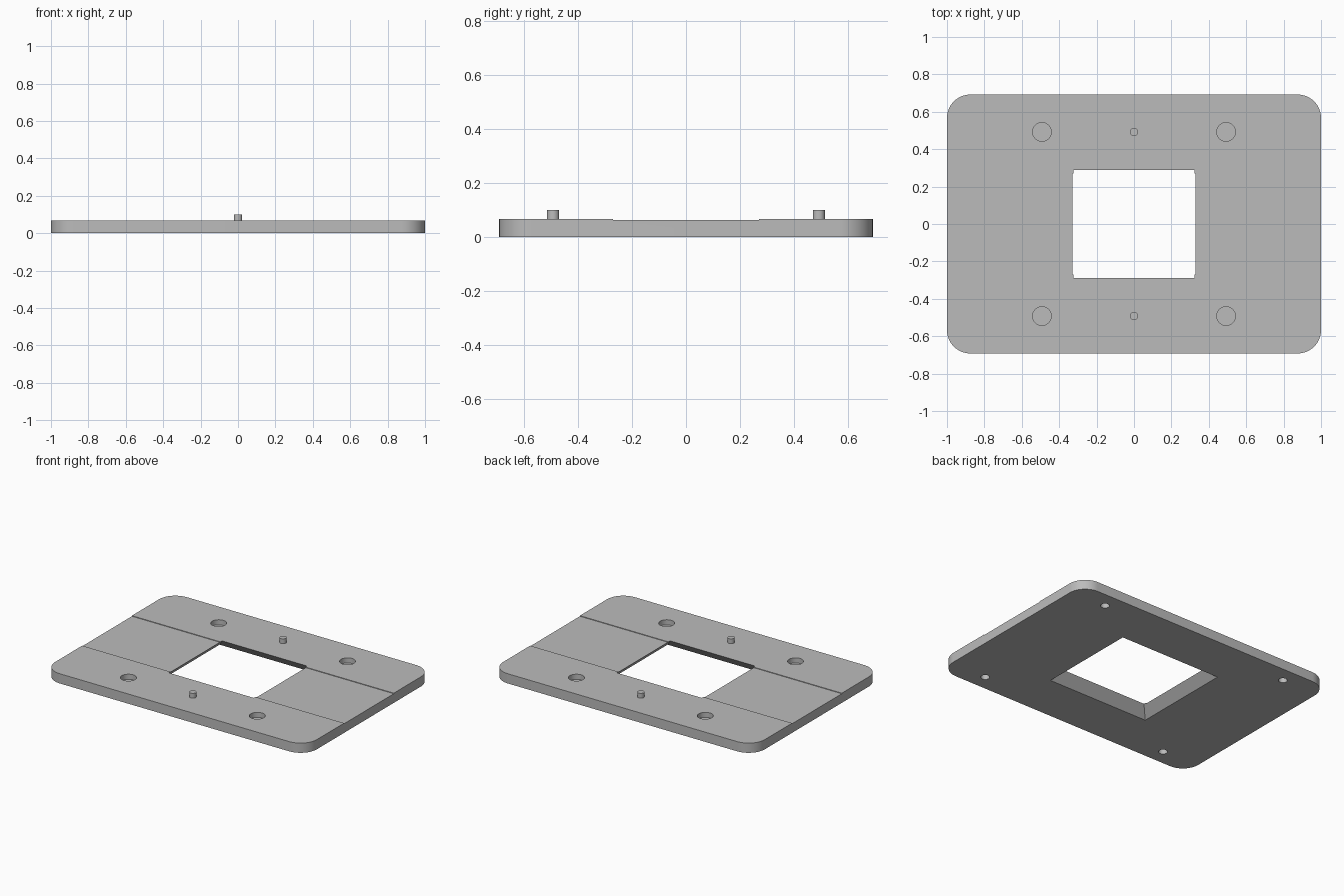
import bpy, bmesh
from math import radians

cube = bpy.data.objects.get("Cube")
if cube:
    bpy.data.objects.remove(cube, do_unlink=True)

HALF_X, HALF_Y, TOP, FLOOR = 1.0, 0.692, 0.067, 0.063
PIN_Y = 0.492

grey = bpy.data.materials.new("plain grey")
grey.use_nodes = True
COLOUR = (0.5, 0.5, 0.5, 1)
grey.diffuse_color = COLOUR
grey.node_tree.nodes["Principled BSDF"].inputs["Base Color"].default_value = COLOUR


def make_object(name, bm):
    bmesh.ops.recalc_face_normals(bm, faces=bm.faces)
    mesh = bpy.data.meshes.new(name)
    bm.to_mesh(mesh)
    bm.free()
    mesh.materials.append(grey)
    obj = bpy.data.objects.new(name, mesh)
    bpy.context.scene.collection.objects.link(obj)
    return obj


def block(name, hx, hy, z0, z1, taper=0.0, radius=0.0):
    """Box that narrows by taper towards the top, with optional round corners."""
    bm = bmesh.new()
    bmesh.ops.create_cube(bm, size=2)
    for v in bm.verts:
        inset = taper if v.co.z > 0 else 0
        v.co = (v.co.x * (hx - inset), v.co.y * (hy - inset), z1 if v.co.z > 0 else z0)
    if radius:
        upright = [e for e in bm.edges if abs(e.verts[0].co.z - e.verts[1].co.z) > 0.01]
        bmesh.ops.bevel(bm, geom=upright, offset=radius, segments=16,
                        profile=0.5, affect='EDGES')
    return make_object(name, bm)


def cylinder(name, x, y, z0, z1, r):
    bm = bmesh.new()
    bmesh.ops.create_cone(bm, cap_ends=True, segments=40, radius1=r, radius2=r, depth=z1 - z0)
    bmesh.ops.translate(bm, verts=bm.verts, vec=(x, y, (z0 + z1) / 2))
    return make_object(name, bm)


def activate(obj):
    bpy.ops.object.select_all(action='DESELECT')
    obj.select_set(True)
    bpy.context.view_layer.objects.active = obj


def cut(target, cutter):
    cutter.hide_render = True
    activate(target)
    mod = target.modifiers.new("cut", 'BOOLEAN')
    mod.operation = 'DIFFERENCE'
    mod.solver = 'EXACT'
    mod.object = cutter
    bpy.ops.object.modifier_apply(modifier=mod.name)
    bpy.data.objects.remove(cutter, do_unlink=True)


# Rounded plate with a shallow channel from side to side
plate = block("base_plate", HALF_X, HALF_Y, 0, TOP, radius=0.125)
cut(plate, block("channel_cutter", 1.2, 0.271, FLOOR, 0.2))

# Central window with walls sloping out towards the underside
cut(plate, block("window_cutter", 0.396, 0.361, -0.01, 0.07, taper=0.075))

# Blind sockets on the top, small blind holes underneath
for sx in (-1, 1):
    for sy in (-1, 1):
        cut(plate, cylinder("socket_cutter", sx * 0.492, sy * PIN_Y, 0.032, 0.2, 0.05))
        cut(plate, cylinder("hole_cutter", sx * 0.726, sy * 0.583, -0.1, 0.045, 0.028))

# Locating pins
pins = [cylinder(name, 0, y, TOP - 0.01, 0.1, 0.0225)
        for name, y in (("front_pin", -PIN_Y), ("back_pin", PIN_Y))]

for obj in [plate] + pins:
    activate(obj)
    bpy.ops.object.shade_smooth_by_angle(angle=radians(30))
